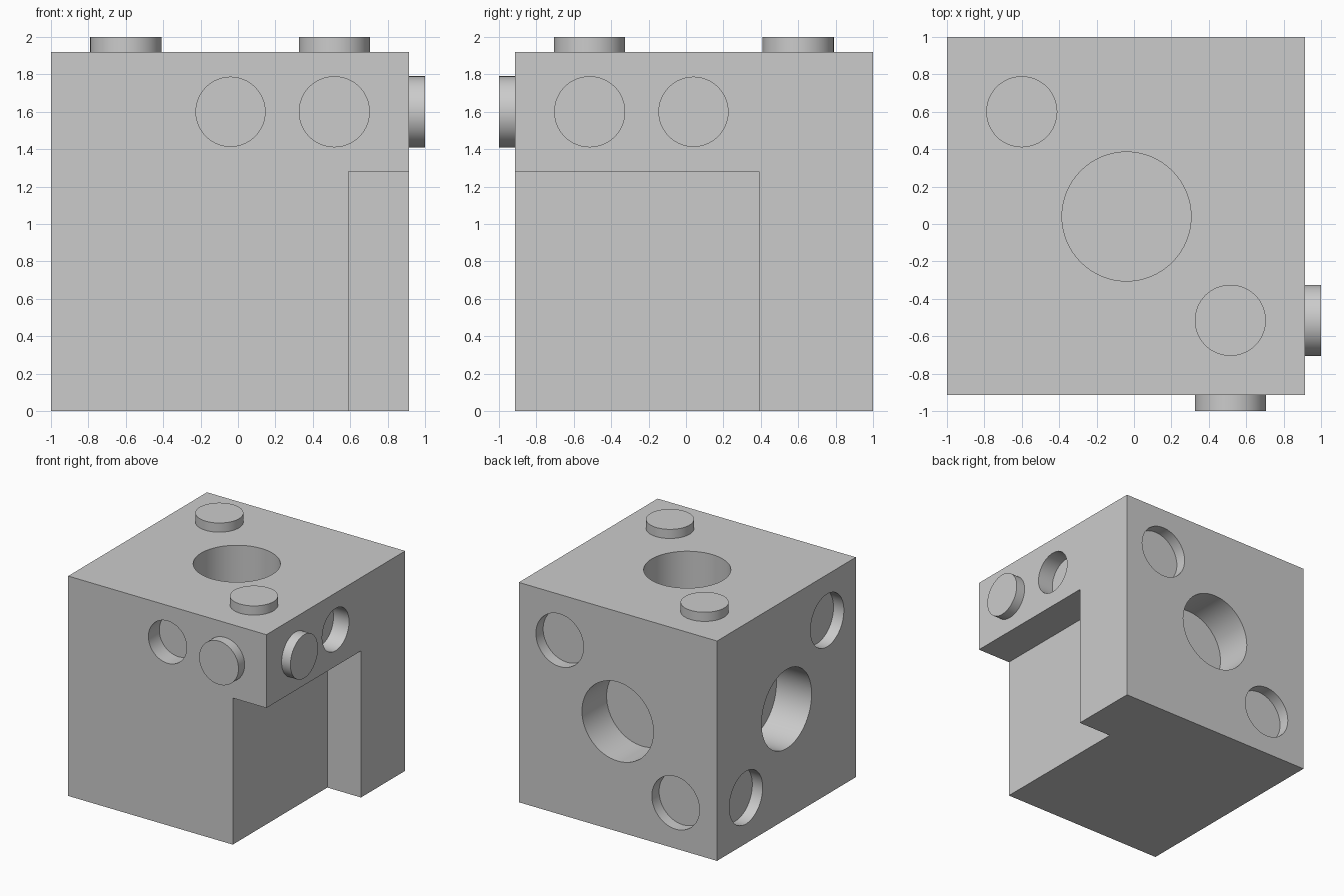
import bpy
import math
from mathutils import Vector

default = bpy.data.objects.get("Cube")
if default:
    bpy.data.objects.remove(default, do_unlink=True)

grey = bpy.data.materials.new("plain grey")
grey.use_nodes = True
grey.diffuse_color = (0.6, 0.6, 0.6, 1)
grey.node_tree.nodes["Principled BSDF"].inputs["Base Color"].default_value = (0.6, 0.6, 0.6, 1)


def box(name, low, high):
    low, high = Vector(low), Vector(high)
    bpy.ops.mesh.primitive_cube_add(size=1, location=(low + high) / 2)
    obj = bpy.context.object
    obj.name = name
    obj.scale = high - low
    bpy.ops.object.transform_apply(location=False, rotation=False, scale=True)
    obj.data.materials.append(grey)
    return obj


def disc(name, point, normal, radius, bottom, top):
    """Cylinder along the normal, from bottom to top measured from the face."""
    normal = Vector(normal)
    bpy.ops.mesh.primitive_cylinder_add(
        vertices=64, radius=radius, depth=top - bottom,
        location=Vector(point) + normal * (bottom + top) / 2,
        rotation=normal.to_track_quat('Z', 'Y').to_euler())
    obj = bpy.context.object
    obj.name = name
    obj.data.materials.append(grey)
    return obj


def cut(target, cutter):
    mod = target.modifiers.new(cutter.name, 'BOOLEAN')
    mod.operation = 'DIFFERENCE'
    mod.solver = 'EXACT'
    mod.object = cutter
    bpy.context.view_layer.objects.active = target
    bpy.ops.object.modifier_apply(modifier=mod.name)
    bpy.data.objects.remove(cutter, do_unlink=True)


def smooth(obj):
    bpy.ops.object.select_all(action='DESELECT')
    obj.select_set(True)
    bpy.context.view_layer.objects.active = obj
    bpy.ops.object.shade_smooth_by_angle(angle=math.radians(30))


L, F, H = 0.915, -0.915, 1.92   # left face, front face, top face
UP, FRONT, BACK, LEFT, RIGHT = (0, 0, 1), (0, -1, 0), (0, 1, 0), (1, 0, 0), (-1, 0, 0)

# Block with the tall corner notch
body = box("block_body", (-1, F, 0), (L, 1, H))
cut(body, box("corner_notch", (0.59, F - 0.1, -0.1), (L + 0.1, 0.39, 1.28)))

# Recesses: face point, direction, radius, depth
recesses = [
    ((-0.04, 0.04, H), UP, 0.345, 0.34),
    ((-0.04, 1, 0.96), BACK, 0.345, 0.34),
    ((-1, 0.04, 0.96), RIGHT, 0.345, 0.34),
    ((-0.04, F, 1.6), FRONT, 0.185, 0.15),
    ((L, 0.04, 1.6), LEFT, 0.185, 0.15),
    ((0.52, 1, 1.52), BACK, 0.23, 0.1),
    ((-0.6, 1, 0.4), BACK, 0.23, 0.1),
    ((-1, -0.52, 1.52), RIGHT, 0.23, 0.1),
    ((-1, 0.6, 0.4), RIGHT, 0.23, 0.1),
]
for point, normal, radius, depth in recesses:
    cut(body, disc("recess", point, normal, radius, -depth, 0.1))
smooth(body)

# Round studs on the top, front and left faces
studs = [
    ("top_back_stud", (-0.6, 0.6, H), UP),
    ("top_front_stud", (0.515, -0.515, H), UP),
    ("front_stud", (0.515, F, 1.6), FRONT),
    ("left_stud", (L, -0.515, 1.6), LEFT),
]
for name, point, normal in studs:
    smooth(disc(name, point, normal, 0.19, -0.01, 0.08 if normal == UP else 0.085))
